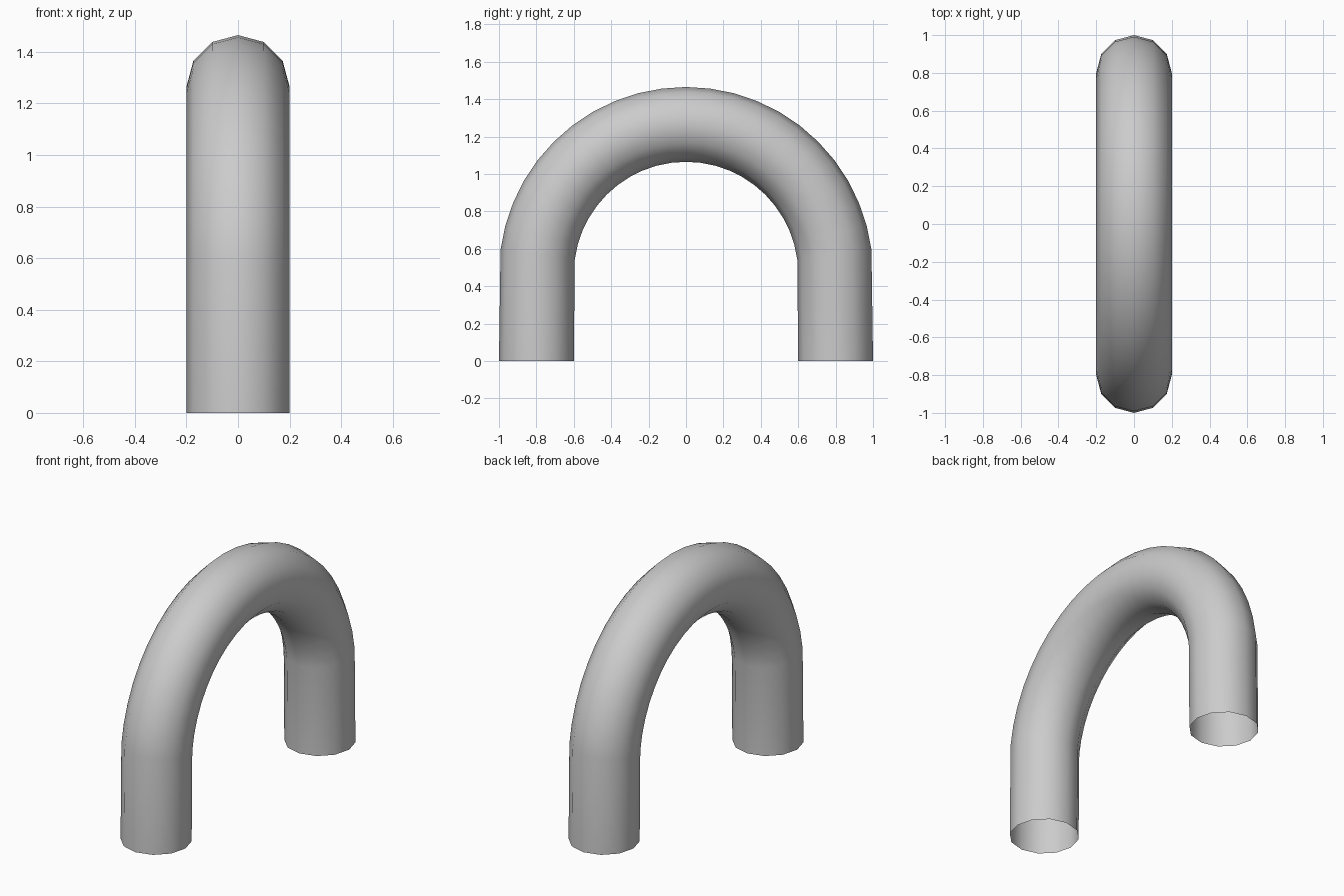
import bpy, bmesh
from math import sin, cos, pi, radians

if "Cube" in bpy.data.objects:
    bpy.data.objects.remove(bpy.data.objects["Cube"])

SIDES, TUBE_R, BEND_R, BEND_Z = 12, 0.2, 0.8, 0.465

# Path: (y, z, tilt of the section), straight legs joined by a half-circle bend
angles = [radians(7.5 * i) for i in range(1, 24)]
path = [(BEND_R, 0, 0)]
path += [(BEND_R * cos(a), BEND_Z + BEND_R * sin(a), a) for a in angles]
path += [(-BEND_R, 0, pi)]

# Arched tube, open at both feet
bm = bmesh.new()
rings = []
for y, z, tilt in path:
    ring = []
    for k in range(SIDES):
        t = 2 * pi * k / SIDES
        out = TUBE_R * cos(t)
        ring.append(bm.verts.new((TUBE_R * sin(t), y + out * cos(tilt), z + out * sin(tilt))))
    rings.append(ring)
for a, b in zip(rings, rings[1:]):
    for k in range(SIDES):
        n = (k + 1) % SIDES
        bm.faces.new((a[k], a[n], b[n], b[k])).smooth = True
bmesh.ops.recalc_face_normals(bm, faces=bm.faces)

# An open tube can come out inverted: make the normals point away from the path
bm.normal_update()
face = max(bm.faces, key=lambda f: f.calc_center_median().z)
if face.normal.z < 0:
    bmesh.ops.reverse_faces(bm, faces=bm.faces)

mesh = bpy.data.meshes.new("arched_tube")
bm.to_mesh(mesh)
bm.free()
bpy.context.collection.objects.link(bpy.data.objects.new("arched_tube", mesh))
